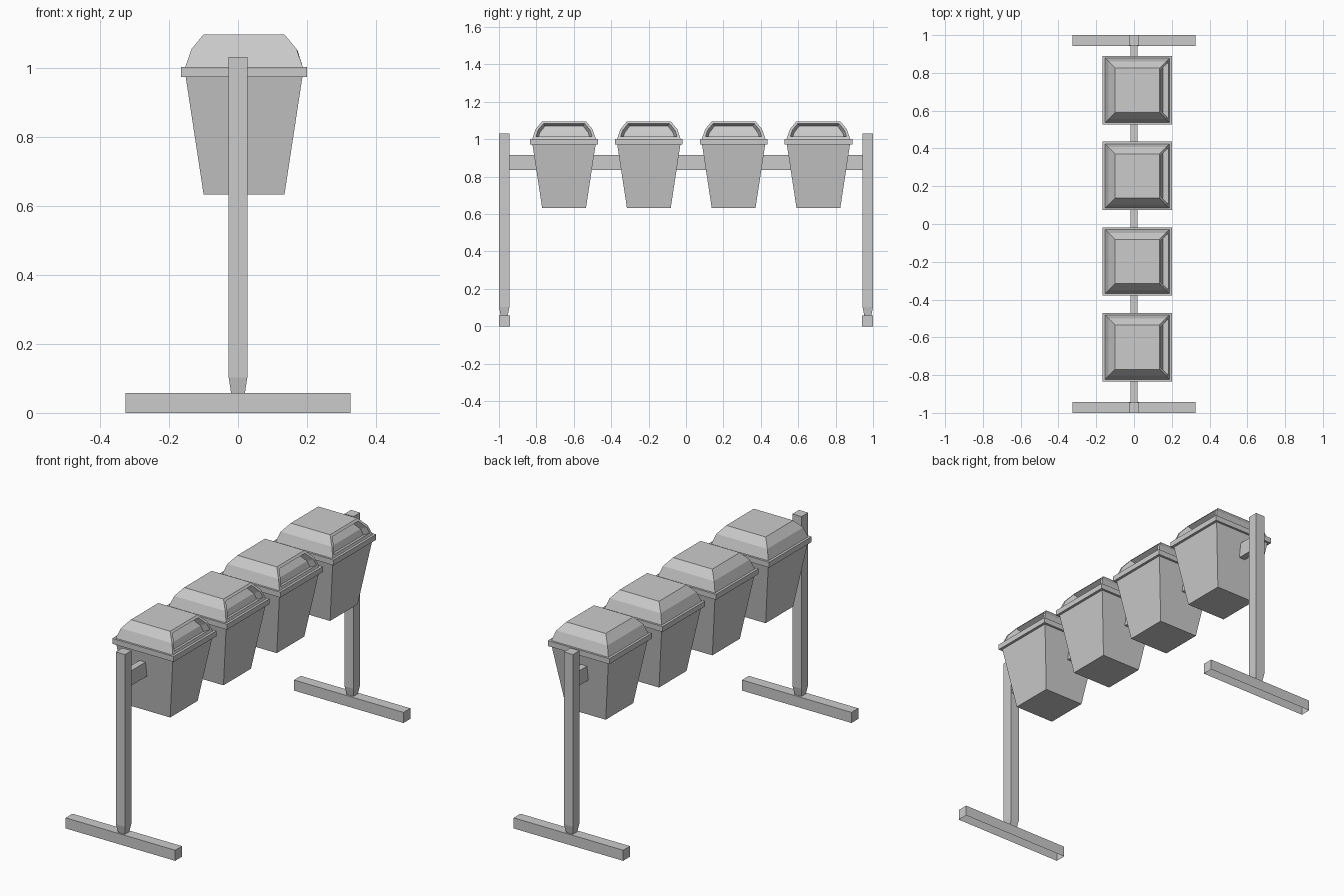
import bpy, bmesh
from mathutils import Vector

if "Cube" in bpy.data.objects:
    bpy.data.objects.remove(bpy.data.objects["Cube"])


def finish(name, bm):
    mesh = bpy.data.meshes.new(name)
    bm.normal_update()
    bm.to_mesh(mesh)
    bm.free()
    obj = bpy.data.objects.new(name, mesh)
    bpy.context.collection.objects.link(obj)
    return obj


def stack(cx, cy, levels, cap_bottom=True):
    """Stacked rectangles: levels are (half x, half y, z)."""
    bm = bmesh.new()
    rings = [[bm.verts.new((cx + sx * hx, cy + sy * hy, z))
              for sx, sy in ((-1, -1), (1, -1), (1, 1), (-1, 1))]
             for hx, hy, z in levels]
    for a, b in zip(rings, rings[1:]):
        for i in range(4):
            j = (i + 1) % 4
            bm.faces.new((a[i], a[j], b[j], b[i]))
    bm.faces.new(rings[-1])
    if cap_bottom:
        bm.faces.new(rings[0][::-1])
    bm.normal_update()
    return bm


# end supports: open-bottomed foot and tapered post
for side, s in (("front", -1), ("back", 1)):
    finish(side + "_foot", stack(0, s * 0.971,
           [(0.326, 0.029, 0), (0.326, 0.029, 0.057)], False))
    finish(side + "_post", stack(0, s * 0.972,
           [(0.02, 0.019, 0.057), (0.027, 0.028, 0.103), (0.027, 0.028, 1.03)]))

# cross rail
finish("rail", stack(0, 0, [(0.018, 0.945, 0.835), (0.018, 0.945, 0.915)]))

# four hanging bins
BX = 0.0175
for n in range(4):
    cy = -0.652 + 0.4533 * n
    finish(f"bin_body_{n + 1}", stack(BX, cy, [(0.117, 0.117, 0.632), (0.169, 0.169, 0.973)]))
    finish(f"bin_rim_{n + 1}", stack(BX, cy, [(0.183, 0.181, 0.973), (0.183, 0.181, 1.002)]))

    # lid with a recessed slot in its +x side
    bm = stack(BX, cy, [(0.17, 0.17, 1.002), (0.152, 0.152, 1.054), (0.117, 0.117, 1.096)])
    slot = [f for f in bm.faces if f.normal.x > 0.3]
    bmesh.ops.inset_region(bm, faces=slot, thickness=0.014, use_even_offset=True)
    ext = bmesh.ops.extrude_face_region(bm, geom=slot)["geom"]
    bmesh.ops.delete(bm, geom=[f for f in slot if f.is_valid], context='FACES')
    for v in (g for g in ext if isinstance(g, bmesh.types.BMVert)):
        v.co += Vector((-0.03, 0, -0.014))
        v.co.y = cy + (v.co.y - cy) * 0.93
    finish(f"bin_lid_{n + 1}", bm)
